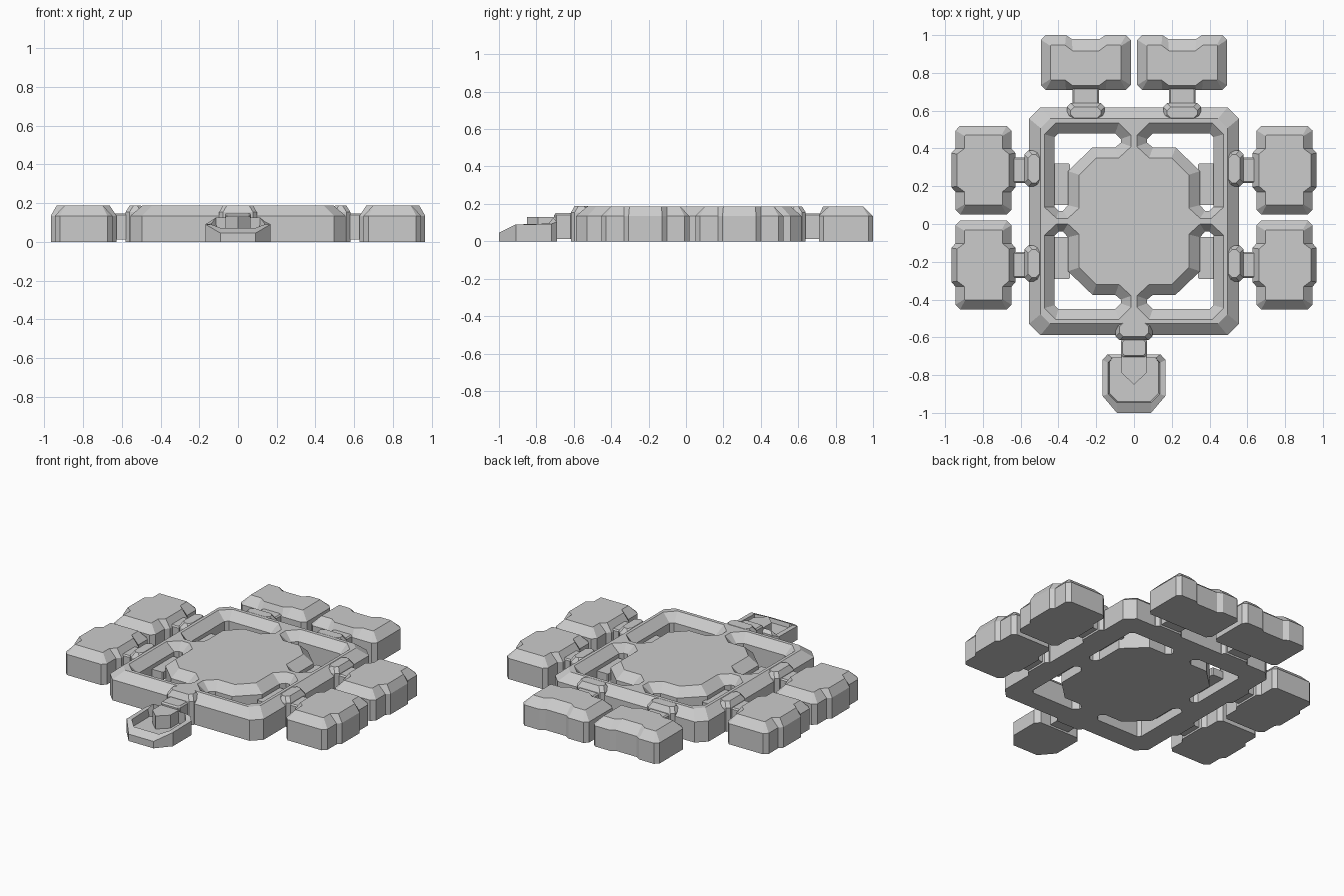
import bpy, bmesh

if "Cube" in bpy.data.objects:
    bpy.data.objects.remove(bpy.data.objects["Cube"])

YC = 0.015          # y centre of the body frame
TOP, SHOULDER = 0.187, 0.135


def loft(name, rings):
    """Closed solid through rings of equal point count, capped at both ends."""
    bm = bmesh.new()
    loops = [[bm.verts.new(p) for p in ring] for ring in rings]
    n = len(loops[0])
    for a, b in zip(loops, loops[1:]):
        for i in range(n):
            j = (i + 1) % n
            bm.faces.new((a[i], a[j], b[j], b[i]))
    bm.faces.new(loops[0])
    bm.faces.new(loops[-1])
    bmesh.ops.recalc_face_normals(bm, faces=bm.faces)
    me = bpy.data.meshes.new(name)
    bm.to_mesh(me)
    bm.free()
    ob = bpy.data.objects.new(name, me)
    bpy.context.collection.objects.link(ob)
    return ob


def at(pts, z):
    return [(x, y, z) for x, y in pts]


def octagon(hx, hy, c, cx=0, cy=0):
    return [(cx + x, cy + y) for x, y in (
        (-hx, -hy + c), (-hx + c, -hy), (hx - c, -hy), (hx, -hy + c),
        (hx, hy - c), (hx - c, hy), (-hx + c, hy), (-hx, hy - c))]


def block(name, cx, cy, hx, hy, z0, z1, c=0.015, zs=None, inset=0.03):
    """Box with cut corners and a sloped upper edge."""
    zs = z1 - 0.02 if zs is None else zs
    o = octagon(hx, hy, c, cx, cy)
    return loft(name, [at(o, z0), at(o, zs),
                       at(octagon(hx - inset, hy - inset, c, cx, cy), z1)])


# body: bevelled slab
outer = octagon(0.555, 0.603, 0.06, 0, YC)
body = loft("body_frame", [at(outer, 0), at(outer, SHOULDER),
                           at(octagon(0.495, 0.543, 0.05, 0, YC), TOP)])

# four L-shaped windows with flared upper edges
low = [(.42, .445), (.40, .465), (.10, .465), (.07, .435), (.07, .415), (.10, .39),
       (.22, .39), (.35, .265), (.35, .085), (.375, .055), (.40, .055), (.42, .075)]
high = [(.475, .46), (.415, .52), (.08, .52), (.015, .455), (.015, .395), (.08, .335),
        (.20, .335), (.29, .245), (.29, .07), (.35, .015), (.41, .015), (.475, .075)]
for sx in (-1, 1):
    for sy in (-1, 1):
        a = [(sx * x, YC + sy * y) for x, y in low]
        b = [(sx * x, YC + sy * y) for x, y in high]
        cut = loft("window_cutter", [at(a, -.05), at(a, SHOULDER), at(b, TOP), at(b, .3)])
        cut.hide_render = True
        mod = body.modifiers.new("window", 'BOOLEAN')
        mod.operation, mod.solver, mod.object = 'DIFFERENCE', 'EXACT', cut
        bpy.context.view_layer.objects.active = body
        bpy.ops.object.modifier_apply(modifier=mod.name)
        bpy.data.objects.remove(cut)
        # raised bar bridging the long arm of each window
        block("window_bar", sx * .385, YC + sy * .195, .045, .11, .06, .11, .005, .11, 0)


def pad_ring(U, V, c, b_in, b_out, s1, s2):
    """Cut-corner rectangle with a step in the middle of both long sides."""
    return [(-U, -V + c), (-U + c, -V), (-s2, -V), (-s1, -V - b_in), (s1, -V - b_in),
            (s2, -V), (U - c, -V), (U, -V + c), (U, V - c), (U - c, V), (s2, V),
            (s1, V + b_out), (-s1, V + b_out), (-s2, V), (-U + c, V), (-U, V - c)]


def pad(name, base, top, place):
    loft(name, [at(map(place, base), 0), at(map(place, base), SHOULDER),
                at(map(place, top), TOP)])


# side pads with their hinge lugs and necks
side_base = pad_ring(.235, .148, .025, .022, .022, .09, .115)
side_top = pad_ring(.185, .10, .004, .035, .04, .085, .115)
for s in (-1, 1):
    for label, cy in (("rear", .285), ("front", -.217)):
        pad(f"side_pad_{label}", side_base, side_top,
            lambda p: (s * (.797 + p[1]), cy + p[0]))
        block(f"side_lug_{label}", s * .53, cy + .008, .05, .095, 0, TOP, .02, SHOULDER + .02, .02)
        block(f"side_neck_{label}", s * .605, cy, .055, .068, .012, .148, .012, .14, .008)

# back pads with their hinge lugs and necks
back_base = pad_ring(.238, .145, .025, 0, -.02, .075, .105)
back_top = pad_ring(.187, .092, .004, .03, -.03, .07, .11)
for s in (-1, 1):
    pad("back_pad", back_base, back_top, lambda p: (s * .255 + p[0], .855 + p[1]))
    block("back_lug", s * .255, .59, .10, .05, 0, TOP, .02, SHOULDER + .02, .02)
    block("back_neck", s * .255, .67, .07, .06, .012, .148, .012, .14, .008)

# front tray: hollow, sloping down to its front lip
def both_sides(half):
    return half + [(-x, y, z) for x, y, z in reversed(half)]


rim = both_sides([(.14, -.69, .105), (.167, -.72, .092), (.167, -.91, .09), (.09, -1, .045)])
lip = both_sides([(.115, -.71, .125), (.137, -.735, .095), (.137, -.90, .09), (.09, -.945, .072)])
floor = [(x * .95, y + .005, .045) for x, y, z in lip]
loft("front_tray", [[(x, y, 0) for x, y, z in rim], rim, lip, floor])

# front lug, neck and pointed tongue
block("front_lug", 0, -.56, .097, .055, 0, TOP + .002, .02, SHOULDER + .02, .02)
block("front_neck", 0, -.655, .068, .05, .012, .15, .012, .14, .008)
tongue = [(-.065, -.68), (-.065, -.79), (0, -.85), (.065, -.79), (.065, -.68)]
loft("front_tongue", [at(tongue, .02), at(tongue, .13)])
